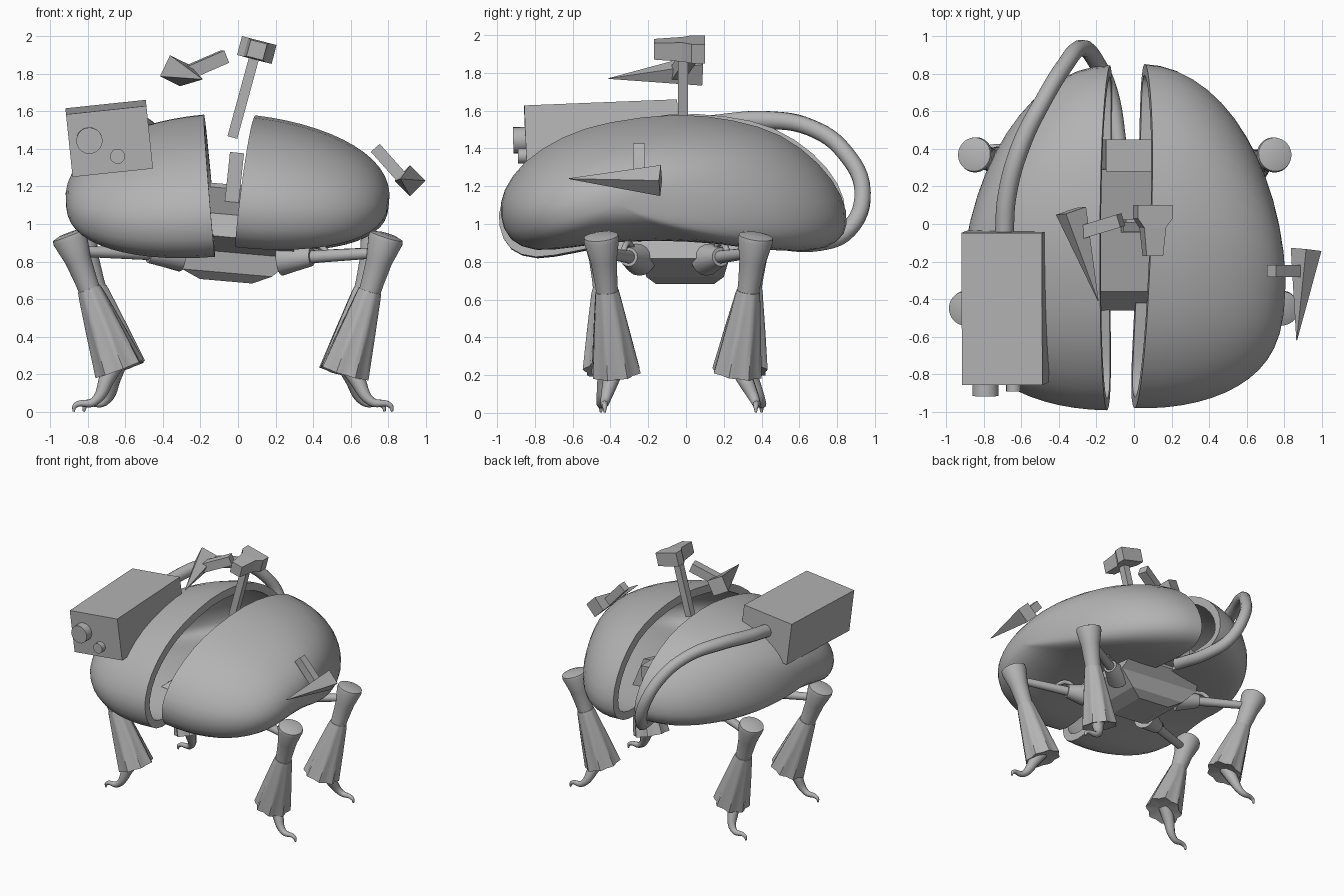
import bpy, bmesh, math
from mathutils import Vector, Matrix, Euler

if "Cube" in bpy.data.objects:
    bpy.data.objects.remove(bpy.data.objects["Cube"])

GREY = bpy.data.materials.new("plain_grey")
GREY.use_nodes = True
GREY.diffuse_color = (0.45, 0.45, 0.45, 1)
GREY.node_tree.nodes["Principled BSDF"].inputs["Base Color"].default_value = (0.45, 0.45, 0.45, 1)


def finish(name, bm, smooth=None):
    """Turn a bmesh into a named, shaded object."""
    bmesh.ops.recalc_face_normals(bm, faces=bm.faces)
    mesh = bpy.data.meshes.new(name)
    bm.to_mesh(mesh)
    bm.free()
    ob = bpy.data.objects.new(name, mesh)
    bpy.context.collection.objects.link(ob)
    mesh.materials.append(GREY)
    if smooth:
        bpy.ops.object.select_all(action='DESELECT')
        ob.select_set(True)
        bpy.context.view_layer.objects.active = ob
        bpy.ops.object.shade_smooth_by_angle(angle=math.radians(smooth))


def loft(name, sections, matrix=Matrix(), smooth=None, poles=None):
    """Skin a series of closed sections, ending in flat caps or in two poles."""
    bm = bmesh.new()
    rings = [[bm.verts.new(matrix @ Vector(p)) for p in s] for s in sections]
    n = len(rings[0])
    for a, b in zip(rings, rings[1:]):
        for i in range(n):
            j = (i + 1) % n
            bm.faces.new((a[i], a[j], b[j], b[i]))
    for k, ring in enumerate((rings[0], rings[-1])):
        if poles:
            tip = bm.verts.new(matrix @ Vector(poles[k]))
            for i in range(n):
                bm.faces.new((ring[i], ring[(i + 1) % n], tip))
        else:
            bm.faces.new(ring)
    finish(name, bm, smooth)


def rect(x0, x1, y0, y1, z):
    return [(x0, y0, z), (x1, y0, z), (x1, y1, z), (x0, y1, z)]


def placed(centre, rot):
    return (Matrix.Translation(centre)
            @ Euler([math.radians(r) for r in rot]).to_matrix().to_4x4())


def box(name, centre, size, rot):
    x, y, z = (s / 2 for s in size)
    loft(name, [rect(-x, x, -y, y, -z), rect(-x, x, -y, y, z)], placed(centre, rot))


def rod(name, a, b, r1, r2, sides=16, spin=0):
    """Cone, cylinder or square bar between two points."""
    a, b = Vector(a), Vector(b)
    m = Matrix.Translation((a + b) / 2) @ (b - a).to_track_quat('Z', 'Y').to_matrix().to_4x4()
    bm = bmesh.new()
    bmesh.ops.create_cone(bm, cap_ends=True, segments=sides, radius1=r1, radius2=r2,
                          depth=(b - a).length,
                          matrix=m @ Matrix.Rotation(math.radians(spin), 4, 'Z'))
    finish(name, bm, 40 if sides > 6 else None)


def tube(name, points, radii):
    """Rounded pipe through points, as a mesh."""
    cu = bpy.data.curves.new(name, 'CURVE')
    cu.dimensions, cu.bevel_depth, cu.bevel_resolution = '3D', 1, 3
    cu.resolution_u, cu.use_fill_caps = 6, True
    sp = cu.splines.new('BEZIER')
    sp.bezier_points.add(len(points) - 1)
    for bp, p, r in zip(sp.bezier_points, points, radii):
        bp.co, bp.radius = p, r
        bp.handle_left_type = bp.handle_right_type = 'AUTO'
    tmp = bpy.data.objects.new(name + "_path", cu)
    bpy.context.collection.objects.link(tmp)
    mesh = bpy.data.meshes.new_from_object(tmp.evaluated_get(bpy.context.evaluated_depsgraph_get()))
    bm = bmesh.new()
    bm.from_mesh(mesh)
    bpy.data.objects.remove(tmp)
    bpy.data.meshes.remove(mesh)
    finish(name, bm, 50)


# Shell halves: bean-shaped side profile (y, z) shrinking toward the outer pole
BEAN = [(-.98, 1.05), (-.96, 1.18), (-.85, 1.33), (-.65, 1.46), (-.4, 1.54), (-.05, 1.58),
        (.25, 1.55), (.5, 1.47), (.7, 1.32), (.82, 1.15), (.85, 1.0), (.8, .91), (.68, .87),
        (.45, .88), (.2, .91), (-.1, .925), (-.4, .915), (-.6, .89), (-.8, .875), (-.93, .93)]
CY, CZ, WIDE, WALL, STEPS = -.33, 1.19, .77, .06, 14


def smooth_profile(pts):
    """Add a rounded midpoint between each pair of points."""
    out, n = [], len(pts)
    for i in range(n):
        a, b, c, d = (Vector(pts[(i + k) % n]) for k in (-1, 0, 1, 2))
        out += [b, (9 * (b + c) - a - d) / 16]
    return out


def inset(pts, d):
    out, n = [], len(pts)
    for i in range(n):
        t = (pts[(i + 1) % n] - pts[i - 1]).normalized()
        out.append(pts[i] + Vector((t.y, -t.x)) * d)
    return out


def shell(name, side, centre, rot):
    outer = smooth_profile(BEAN)
    pivot = Vector((0, -.06, 1.22))

    def dome(profile, wide):
        rings = []
        for k in range(STEPS):
            a = math.pi / 2 * k / STEPS
            c = math.cos(a)
            rings.append([(side * wide * math.sin(a),
                           CY + (y - CY) * c ** (.68 if y < CY else 1.05),
                           CZ + (z - CZ) * c ** .85) for y, z in profile])
        return rings
    rings = dome(inset(outer, WALL), WIDE - WALL)[::-1] + dome(outer, WIDE)
    loft(name, rings, placed(centre, rot) @ Matrix.Translation(-pivot), 50,
         [(side * (WIDE - WALL), CY, CZ), (side * WIDE, CY, CZ)])


shell("left_shell", 1, (.05, -.06, 1.22), (0, 6.6, -1.9))
shell("right_shell", -1, (-.15, -.08, 1.22), (4, -5, -.6))

# Central hull with a sloping deck, a rear block and a post
tilt = placed((-.05, 0, .85), (0, 5, 0))
loft("hull", [rect(-.14, .14, -.16, .15, -.155), rect(-.24, .24, -.21, .2, -.11),
              rect(-.36, .36, -.23, .23, 0), rect(-.33, .33, -.46, .3, .08),
              [(-.2, -.36, .2), (.2, -.36, .2), (.2, .29, .34), (-.2, .29, .34)]], tilt)
loft("deck_block", [rect(-.13, .11, .28, .45, .1), rect(-.13, .11, .28, .45, .36)], tilt)
box("deck_post", (-.02, -.01, 1.24), (.075, .07, .28), (0, 6, 0))

# Side box with knobs and a hose to the hull
box("side_box", (-.685, -.445, 1.455), (.43, .81, .335), (2.3, -6, 0))
rod("large_knob", (-.79, -.82, 1.445), (-.79, -.915, 1.443), .07, .07, 20)
rod("small_knob", (-.64, -.82, 1.36), (-.64, -.89, 1.36), .04, .04, 16)
hose = [(-.69, -.06, 1.5), (-.675, .15, 1.53), (-.6, .42, 1.55), (-.48, .66, 1.51),
        (-.37, .84, 1.38), (-.28, .935, 1.17), (-.2, .86, .97), (-.13, .7, .9), (-.08, .4, .92)]
tube("hose", hose, [.05] * 3 + [.045] * 6)

# Upright mallet
rod("mallet_handle", (-.03, -.015, 1.46), (.09, -.015, 1.9), .038, .038, 4, 45)
loft("mallet_head", [[(w * sx, y, h * sz) for sx, sz in ((-1, -1), (1, -1), (1, 1), (-1, 1))]
                     for y, w, h in ((.1, .095, .052), (.03, .095, .052),
                                     (-.02, .06, .052), (-.17, .045, .045))],
     placed((.1, 0, 1.925), (0, 14.5, 0)))

# Two spiked picks
rod("upper_pick_handle", (-.07, .02, 1.89), (-.3, -.05, 1.79), .05, .05, 4, 45)
rod("upper_pick_spike", (-.335, .07, 1.815), (-.19, -.41, 1.77), .088, .002, 4, 20)
rod("side_pick_handle", (.73, -.25, 1.405), (.89, -.25, 1.225), .045, .045, 4, 45)
rod("side_pick_spike", (.915, -.135, 1.23), (.865, -.62, 1.24), .082, .002, 4, 0)


# Legs: capped trumpet with a pleated cuff, one clawed foot and a strut
def leg(name, top, bottom, toe, hip):
    top, bottom, toe, hip = map(Vector, (top, bottom, toe, hip))
    axis = bottom - top
    m = Matrix.Translation(top) @ axis.to_track_quat('Z', 'Y').to_matrix().to_4x4()
    n = 32

    def ring(t, r, pleat=0):
        waves = [r * (1 + pleat * math.cos(i * math.pi / 2)) for i in range(n)]
        return [(w * math.cos(math.tau * i / n), w * math.sin(math.tau * i / n),
                 axis.length * t) for i, w in enumerate(waves)]
    loft(name + "_leg", [ring(-.015, .05), ring(0, .09), ring(.03, .094), ring(.18, .07),
                         ring(.34, .06), ring(.44, .057)], m, 40)
    loft(name + "_cuff", [ring(.4, .062), ring(.44, .068, .03), ring(.7, .097, .06),
                          ring(1, .128, .08), ring(.98, .04)], m, 40)
    # foot tapers outward and ends in a small hooked claw
    side = Vector((math.copysign(1, toe.x), 0, 0))
    ankle = toe - side * .1
    ankle.z = .055
    start = bottom - axis * .06
    tube(name + "_foot", [start, start.lerp(ankle, .35), ankle, toe,
                          toe + side * .01 - Vector((0, 0, .032))],
         [.05, .045, .024, .014, .006])
    # strut from hull to leg, with a flared socket and a looped brace
    joint = top + axis * .12
    rod(name + "_strut", hip, joint, .036, .028)
    rod(name + "_socket", hip - (joint - hip) * .15, hip.lerp(joint, .2), .09, .05)
    tube(name + "_brace", [hip, hip.lerp(joint, .2) + Vector((0, 0, .075)),
                           hip.lerp(joint, .42)], [.016] * 3)


leg("front_left", (.79, -.45, .935), (.57, -.37, .21), (.81, -.43, .035), (.3, -.27, .82))
leg("rear_left", (.75, .37, .935), (.56, .27, .21), (.77, .37, .035), (.3, .14, .82))
leg("front_right", (-.9, -.45, .94), (-.63, -.41, .23), (-.865, -.45, .035), (-.38, -.27, .84))
leg("rear_right", (-.85, .37, .94), (-.62, .3, .23), (-.81, .4, .035), (-.38, .14, .84))
